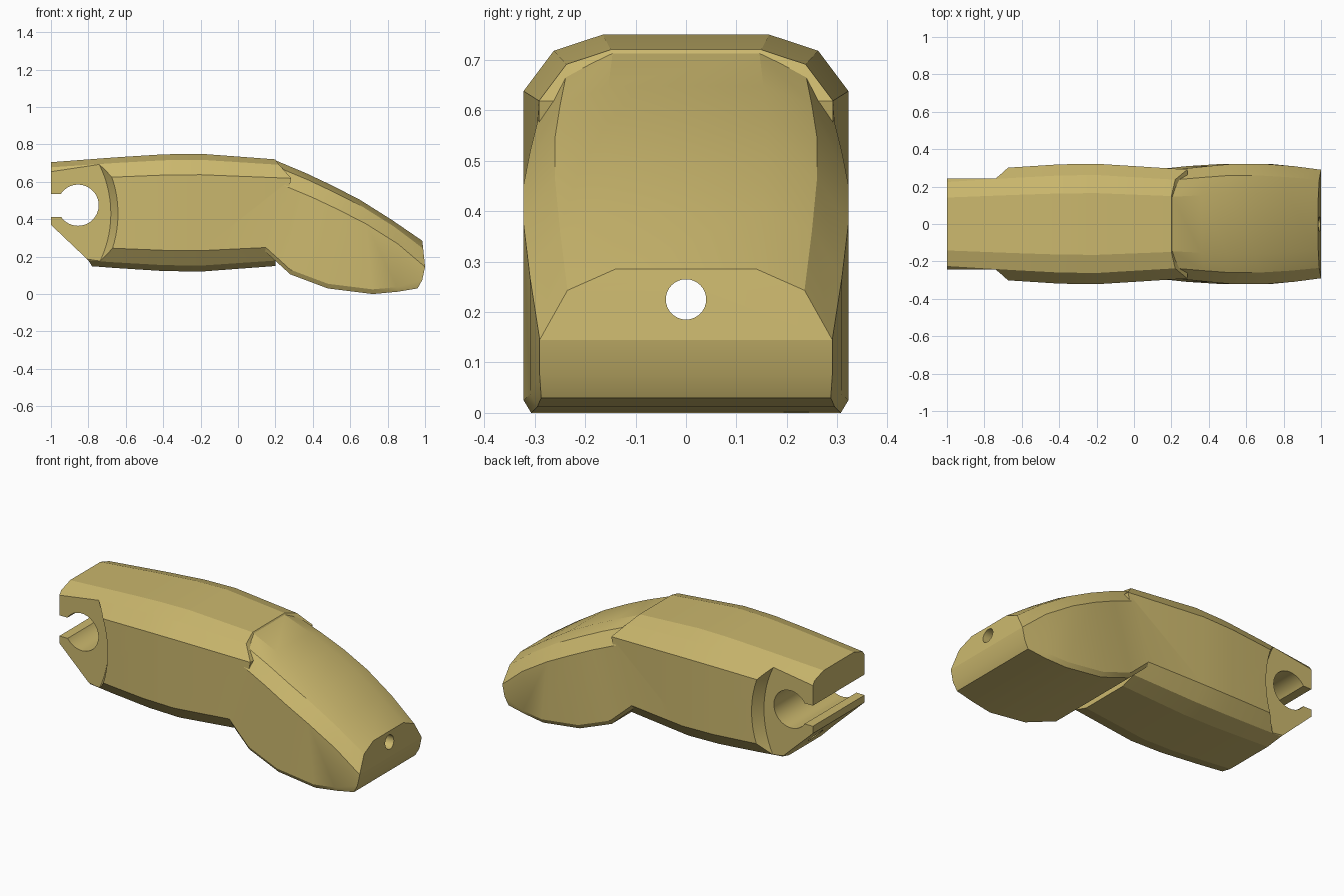
import bpy, bmesh, math
from mathutils import Matrix, Vector

if "Cube" in bpy.data.objects:
    bpy.data.objects.remove(bpy.data.objects["Cube"])

tan = bpy.data.materials.new("tan_gold")
tan.diffuse_color = (0.60, 0.48, 0.155, 1)
tan.use_nodes = True
tan.node_tree.nodes["Principled BSDF"].inputs["Base Color"].default_value = tan.diffuse_color


def add_object(name, bm):
    bmesh.ops.recalc_face_normals(bm, faces=bm.faces)
    mesh = bpy.data.meshes.new(name)
    bm.to_mesh(mesh)
    bm.free()
    mesh.materials.append(tan)
    obj = bpy.data.objects.new(name, mesh)
    bpy.context.collection.objects.link(obj)
    return obj


def loft(name, stations):
    """Skin half sections (top to bottom), mirrored in y, with strip end caps."""
    bm = bmesh.new()
    rows = [([bm.verts.new((x, y, z)) for x, y, z in s],
             [bm.verts.new((x, -y, z)) for x, y, z in s]) for s in stations]
    n = len(stations[0])
    for (a, b), (c, d) in zip(rows, rows[1:]):
        for i in range(n - 1):
            bm.faces.new((a[i], a[i + 1], c[i + 1], c[i]))
            bm.faces.new((b[i], d[i], d[i + 1], b[i + 1]))
        bm.faces.new((a[0], c[0], d[0], b[0]))
        bm.faces.new((a[-1], b[-1], d[-1], c[-1]))
    for a, b in (rows[0], rows[-1]):
        for i in range(n - 1):
            bm.faces.new((a[i], a[i + 1], b[i + 1], b[i]))
    return add_object(name, bm)


def cone(name, r1, r2, depth, centre, axis, segments=64):
    bm = bmesh.new()
    rot = Vector((0, 0, 1)).rotation_difference(Vector(axis)).to_matrix().to_4x4()
    bmesh.ops.create_cone(bm, cap_ends=True, segments=segments, radius1=r1, radius2=r2,
                          depth=depth, matrix=Matrix.Translation(centre) @ rot)
    return add_object(name, bm)


def prism(name, outline, half_width):
    """Extrude an x-z outline across y."""
    bm = bmesh.new()
    face = bm.faces.new([bm.verts.new((x, -half_width, z)) for x, z in outline])
    new = bmesh.ops.extrude_face_region(bm, geom=[face])["geom"]
    bmesh.ops.translate(bm, vec=(0, 2 * half_width, 0),
                        verts=[v for v in new if isinstance(v, bmesh.types.BMVert)])
    return add_object(name, bm)


def combine(target, other, operation):
    mod = target.modifiers.new(operation, 'BOOLEAN')
    mod.operation, mod.object, mod.solver = operation, other, 'EXACT'
    bpy.context.view_layer.objects.active = target
    bpy.ops.object.modifier_apply(modifier=mod.name)
    bpy.data.objects.remove(other)


# Upper segment: an eight-sided barrel section, swelling in the middle
profile = [(0.165, 0.315), (0.262, 0.283), (0.322, 0.203),
           (0.322, -0.203), (0.262, -0.283), (0.165, -0.315)]
end_lean = [0, 0.02, 0.085, 0, 0, 0]
upper = []
for x, s in ((-1, 0.857), (-0.65, 0.94), (-0.4, 0.99), (-0.2, 1), (0.2, 0.905)):
    upper.append([(x + (end_lean[i] if x == 0.2 else 0), y * s, 0.435 + z * s)
                  for i, (y, z) in enumerate(profile)])
body = loft("curved_link", upper)

# Lower segment: bevelled top, square underside, bending downwards
# (top x, top z, bottom x, bottom z, width scale)
bend = [(0.19, 0.719, 0.12, 0.25, 0.905), (0.36, 0.648, 0.28, 0.105, 0.96),
        (0.50, 0.582, 0.48, 0.03, 1), (0.65, 0.505, 0.72, 0.0, 1),
        (0.82, 0.398, 0.85, 0.012, 0.96)]
lower = []
for tx, tz, bx, bz, s in bend:
    lower.append([(tx, 0.16 * s, tz), (tx + 0.015, 0.26 * s, tz - 0.038),
                  (tx + 0.035, 0.322 * s, tz - 0.13),
                  (bx, 0.322 * s, bz + 0.025), (bx, 0.307 * s, bz)])
lower.append([(0.985, 0.14, 0.285), (0.99, 0.235, 0.243), (1.0, 0.29, 0.145),
              (0.985, 0.29, 0.075), (0.96, 0.287, 0.03)])
combine(body, loft("lower_segment", lower), 'UNION')

# Narrow neck: rounded recess on both sides
for side in (-1, 1):
    combine(body, cone("side_recess", 0.59, 0.69, 0.16, (-1.27, side * 0.322, 0.43),
                       (0, side, 0), 128), 'DIFFERENCE')

# Sloped underside at the neck
combine(body, prism("neck_slope", [(-1.1, 0.465), (-0.8, 0.18), (-0.775, 0.14),
                                   (-0.775, 0.0), (-1.1, 0.0)], 0.5), 'DIFFERENCE')

# Snap-in hinge socket with its entry slot
combine(body, cone("hinge_bore", 0.11, 0.11, 1, (-0.855, 0, 0.475), (0, 1, 0)), 'DIFFERENCE')
combine(body, prism("entry_slot", [(-1.1, 0.413), (-0.86, 0.413),
                                   (-0.86, 0.535), (-1.1, 0.535)], 0.5), 'DIFFERENCE')

# Cord channel running the full length
combine(body, cone("cord_channel", 0.04, 0.04, 2.4, (0, 0, 0.225), (1, 0, 0), 32), 'DIFFERENCE')

# Soft shading with crisp edges
bpy.ops.object.select_all(action='DESELECT')
body.select_set(True)
bpy.context.view_layer.objects.active = body
bpy.ops.object.shade_smooth_by_angle(angle=math.radians(17))
